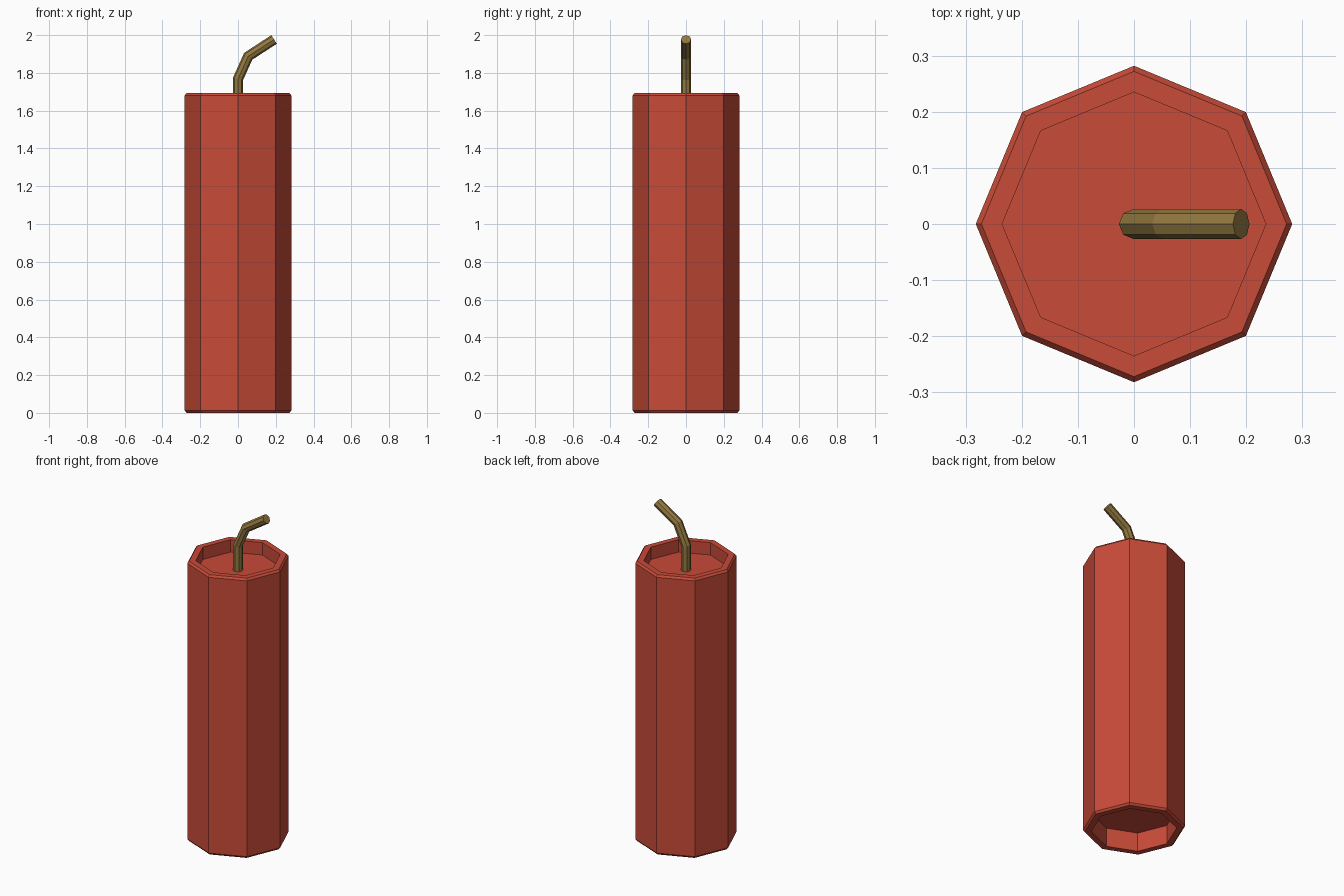
import bpy, bmesh, math
from mathutils import Vector

if "Cube" in bpy.data.objects:
    bpy.data.objects.remove(bpy.data.objects["Cube"])

SIDES = 8


def material(name, rgb):
    m = bpy.data.materials.new(name)
    m.diffuse_color = (*rgb, 1)
    m.use_nodes = True
    m.node_tree.nodes["Principled BSDF"].inputs["Base Color"].default_value = m.diffuse_color
    return m


def loft(name, rings, mat):
    """Skin a list of equal-sided rings and cap both ends."""
    bm = bmesh.new()
    loops = [[bm.verts.new(p) for p in ring] for ring in rings]
    for a, b in zip(loops, loops[1:]):
        for i in range(SIDES):
            j = (i + 1) % SIDES
            bm.faces.new((a[i], a[j], b[j], b[i]))
    bm.faces.new(loops[0][::-1])
    bm.faces.new(loops[-1])
    bmesh.ops.recalc_face_normals(bm, faces=bm.faces)
    me = bpy.data.meshes.new(name)
    bm.to_mesh(me)
    bm.free()
    me.materials.append(mat)
    ob = bpy.data.objects.new(name, me)
    bpy.context.collection.objects.link(ob)
    return ob


ANGLES = [2 * math.pi * i / SIDES for i in range(SIDES)]
red = material("red paper", (0.58, 0.07, 0.04))
brown = material("brown cord", (0.29, 0.19, 0.05))

# Octagonal tube: bottom recess, chamfered wall, top recess
H = 1.693
profile = [(0.235, 0.115), (0.235, 0), (0.272, 0), (0.282, 0.012),
           (0.282, H - 0.012), (0.272, H), (0.235, H), (0.235, H - 0.075)]
loft("tube_body", [[(r * math.cos(a), r * math.sin(a), z) for a in ANGLES]
                   for r, z in profile], red)

# Bent fuse: octagonal section swept along a path with mitred joints
path = [Vector(p) for p in ((0, 0, H - 0.08), (0, 0, 1.768),
                            (0.054, 0, 1.888), (0.191, 0, 1.977))]
R = 0.027
rings = []
for i, p in enumerate(path):
    d_in = (p - path[max(i - 1, 0)]).normalized() if i else (path[1] - p).normalized()
    d_out = (path[i + 1] - p).normalized() if i < len(path) - 1 else d_in
    t = (d_in + d_out).normalized()
    side = Vector((t.z, 0, -t.x)) / t.dot(d_in)
    rings.append([p + R * (math.cos(a) * side + math.sin(a) * Vector((0, 1, 0)))
                  for a in ANGLES])
loft("fuse", rings, brown)
